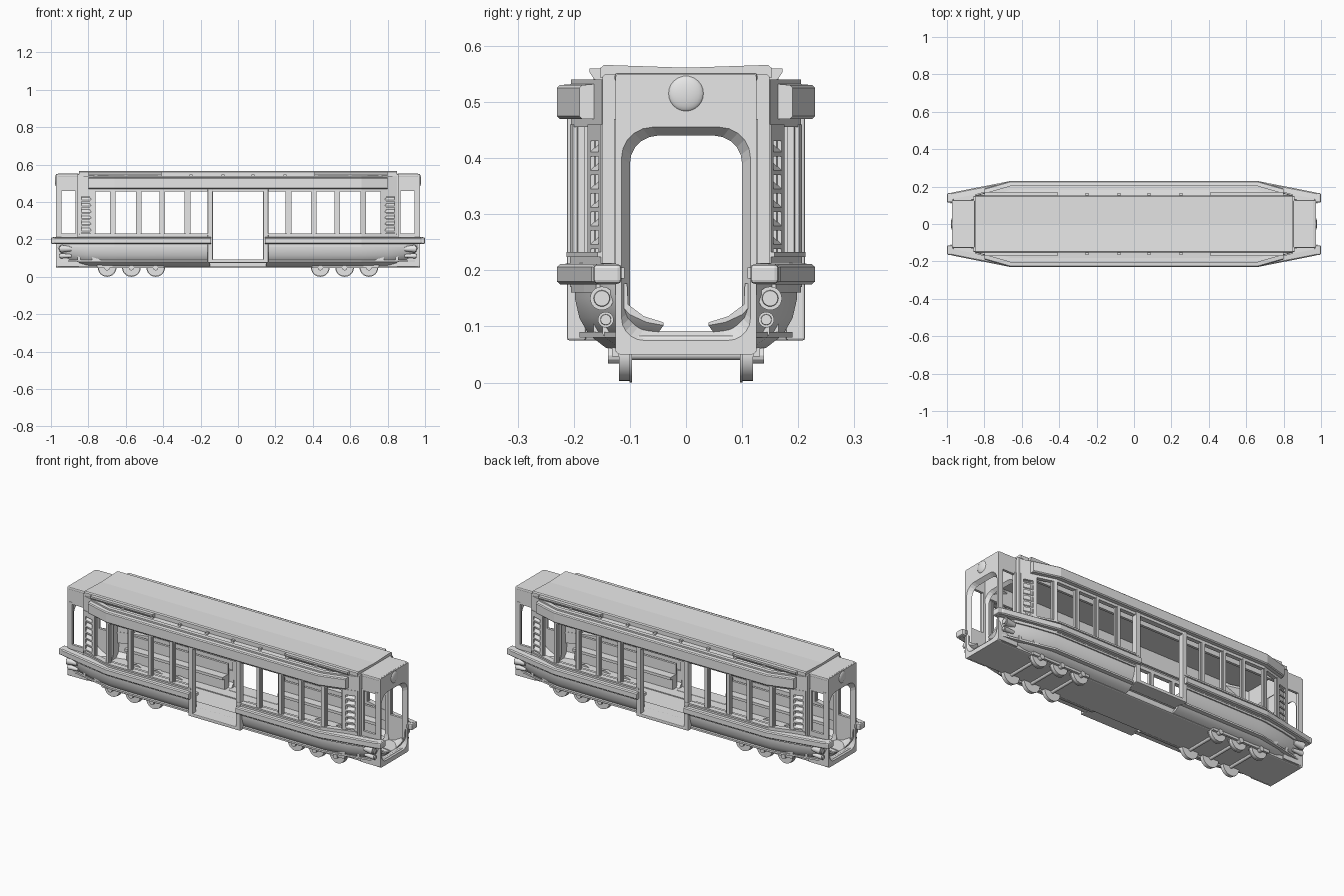
import bpy, bmesh, math
from mathutils import Matrix

cube = bpy.data.objects.get("Cube")
if cube:
    bpy.data.objects.remove(cube)

GREY = (0.8, 0.8, 0.8, 1)
mat = bpy.data.materials.new("plain grey")
mat.use_nodes = True
mat.diffuse_color = GREY
mat.node_tree.nodes["Principled BSDF"].inputs["Base Color"].default_value = GREY


def finish(name, bm, mirror="XY", bevel=0, smooth=False):
    """Turn a bmesh into an object, mirrored over the centre planes."""
    bmesh.ops.recalc_face_normals(bm, faces=bm.faces)
    me = bpy.data.meshes.new(name)
    bm.to_mesh(me)
    bm.free()
    me.materials.append(mat)
    ob = bpy.data.objects.new(name, me)
    bpy.context.collection.objects.link(ob)
    if bevel:
        b = ob.modifiers.new("bevel", "BEVEL")
        b.width, b.segments = bevel, 2
    if mirror:
        m = ob.modifiers.new("mirror", "MIRROR")
        m.use_axis = ("X" in mirror, "Y" in mirror, False)
        m.use_mirror_merge = False
    if smooth:
        bpy.ops.object.select_all(action="DESELECT")
        ob.select_set(True)
        bpy.context.view_layer.objects.active = ob
        bpy.ops.object.shade_smooth_by_angle(angle=math.radians(35))
    return ob


def add_box(bm, x, y, z):
    size = [b - a for a, b in (x, y, z)]
    mid = [(a + b) / 2 for a, b in (x, y, z)]
    bmesh.ops.create_cube(bm, size=1, matrix=Matrix.Translation(mid) @ Matrix.Diagonal((*size, 1)))


def box(name, x, y, z, mirror="XY", bevel=0):
    bm = bmesh.new()
    add_box(bm, x, y, z)
    return finish(name, bm, mirror, bevel)


def loft(bm, loops, closed=False):
    """Skin a row of matching closed loops."""
    rings = [[bm.verts.new(p) for p in loop] for loop in loops]
    n = len(rings[0])
    pairs = list(zip(rings, rings[1:]))
    if closed:
        pairs.append((rings[-1], rings[0]))
    for a, b in pairs:
        for i in range(n):
            j = (i + 1) % n
            bm.faces.new((a[i], a[j], b[j], b[i]))
    if not closed:
        bm.faces.new(rings[0])
        bm.faces.new(rings[-1])


def add_sweep(bm, path, profile, ztop=0.175):
    """Profile of (inset, z) along plan points (x, y, depth factor)."""
    loft(bm, [[(x, y - d, ztop - (ztop - z) * (k[0] if k else 1)) for d, z in profile]
              for x, y, *k in path])


def sweep(name, path, profile, smooth=False):
    bm = bmesh.new()
    add_sweep(bm, path, profile)
    return finish(name, bm, smooth=smooth)


def bar(d0, d1, z0, z1):
    return [(d0, z0), (d0, z1), (d1, z1), (d1, z0)]


def round_rect(x, w, z0, z1, r_low, r_top, n=5):
    loop = []
    for cy, cz, r, start in ((w - r_top, z1 - r_top, r_top, 0), (r_top - w, z1 - r_top, r_top, 90),
                             (r_low - w, z0 + r_low, r_low, 180), (w - r_low, z0 + r_low, r_low, 270)):
        for i in range(n + 1):
            a = math.radians(start + 90 * i / n)
            loop.append((x, cy + r * math.cos(a), cz + r * math.sin(a)))
    return loop


def portal(name, x0, x1, w, z0, z1):
    """End wall with a rounded gangway opening and a splayed rim."""
    bm = bmesh.new()
    loft(bm, [round_rect(x0, w, z0, z1, 0.01, 0.008), round_rect(x1, w, z0, z1, 0.01, 0.008),
              round_rect(x1, 0.115, 0.075, 0.455, 0.04, 0.055),
              round_rect(x0, 0.1, 0.092, 0.44, 0.035, 0.05)], closed=True)
    return finish(name, bm, "X")


def add_cylinder(bm, centre, r1, r2, depth, axis, segs=24):
    turn = Matrix.Rotation(math.pi / 2, 4, "Y" if axis == "X" else "X")
    bmesh.ops.create_cone(bm, cap_ends=True, segments=segs, radius1=r1, radius2=r2,
                          depth=depth, matrix=Matrix.Translation(centre) @ turn)


def wall_y(x):
    return 0.207 if x < 0.66 else 0.207 - (x - 0.66) * 0.29


def wall(x0, x1):
    xs = [x0] + ([0.66] if x0 < 0.66 < x1 else []) + [x1]
    return [(x, wall_y(x)) for x in xs]


# Floor and lower body
box("floor_pan", (-0.968, 0.968), (-0.118, 0.118), (0.05, 0.085), "", 0.008)
sweep("saloon_floor", [(0, 0.19), (0.66, 0.19), (0.95, 0.125)], [(0, 0.08), (0, 0.09), (0.12, 0.09), (0.12, 0.08)])
hull = [(0.15, 0.198), (0.66, 0.198), (0.8, 0.175), (0.9, 0.153, 0.9), (0.945, 0.138, 0.75), (0.965, 0.125, 0.6)]
sweep("side_skirt", hull, [(0, 0.178), (0, 0.15), (0.008, 0.115), (0.025, 0.085), (0.055, 0.062), (0.085, 0.053),
                           (0.085, 0.062), (0.05, 0.08), (0.022, 0.115), (0.02, 0.178)], True)
sweep("skirt_moulding", [(x, y + 0.007) for x, y, *k in hull[:4]], bar(0, 0.02, 0.16, 0.176))

# Belt rail, its end lobes and the end decks
sweep("belt_rail", [(0.145, 0.23), (0.66, 0.23), (0.975, 0.168), (0.99, 0.16)],
      [(0.006, 0.175), (0, 0.18), (0, 0.206), (0.006, 0.211), (0.035, 0.213), (0.035, 0.175)])
box("belt_end", (0.965, 1.0), (0.115, 0.165), (0.176, 0.211), bevel=0.007)
sweep("end_deck", [(0.84, 0.185), (0.98, 0.16)], bar(0, 0.05, 0.185, 0.205))

# Side walls: sill, header, posts
sweep("window_sill", wall(0.145, 0.85), bar(0, 0.02, 0.17, 0.23))
sweep("sill_cap", [(x, y + 0.006) for x, y in wall(0.145, 0.85)], bar(0, 0.03, 0.224, 0.233))
sweep("window_header", wall(0, 0.85), bar(0.002, 0.025, 0.455, 0.54))
bm = bmesh.new()
for x in (0.27, 0.405, 0.53, 0.67, 0.777):
    for half, d0, d1 in ((0.015, 0.007, 0.02), (0.009, 0, 0.026)):
        add_sweep(bm, [(x - half, wall_y(x - half)), (x + half, wall_y(x + half))], bar(d0, d1, 0.23, 0.46))
finish("window_posts", bm)

# Central doorway
box("door_post", (0.135, 0.162), (0.178, 0.212), (0.075, 0.475), bevel=0.004)
box("door_threshold", (-0.15, 0.15), (0.13, 0.212), (0.075, 0.093), "Y", 0.004)
box("door_lintel", (-0.15, 0.15), (0.18, 0.21), (0.455, 0.475), "Y")

# Louvred corner panels
bm = bmesh.new()
panel = [(x, wall_y(x)) for x in (0.785, 0.845)]
add_sweep(bm, panel, bar(0.014, 0.022, 0.2, 0.46))
add_sweep(bm, panel, bar(0, 0.02, 0.43, 0.46))
add_sweep(bm, [(x, wall_y(x)) for x in (0.837, 0.85)], bar(0, 0.02, 0.2, 0.46))
for i in range(6):
    z = 0.238 + i * 0.033
    add_sweep(bm, panel, [(0, z), (0, z + 0.008), (0.016, z + 0.024), (0.016, z + 0.012)])
finish("louvre_panel", bm)

# Roof: eaves, raised centre, gutters and clips
sweep("eave", [(0, 0.23), (0.66, 0.23), (0.8, 0.19)],
      [(0.005, 0.47), (0, 0.475), (0, 0.525), (0.005, 0.53), (0.085, 0.537), (0.085, 0.525), (0.045, 0.47)])
box("roof_side", (-0.845, 0.845), (0.135, 0.149), (0.455, 0.555), "Y")
bm = bmesh.new()
section = [(-0.152, 0.543), (-0.152, 0.561), (-0.146, 0.566), (0, 0.561), (0.146, 0.566), (0.152, 0.561), (0.152, 0.543)]
loft(bm, [[(x, y, z) for y, z in section] for x in (-0.85, 0.85)])
finish("raised_roof", bm, "")
sweep("roof_gutter", [(0.41, 0.172), (0.8, 0.172)], [(0, 0.553), (0, 0.56), (0.024, 0.56), (0.024, 0.535), (0.012, 0.535)])
bm = bmesh.new()
for x in (0.08, 0.25, 0.42, 0.6, 0.76):
    add_box(bm, (x - 0.008, x + 0.008), (0.145, 0.165), (0.535, 0.546))
finish("roof_clips", bm)

# End cabs
portal("bulkhead", 0.842, 0.858, 0.149, 0.08, 0.55)
portal("cab_end", 0.95, 0.972, 0.126, 0.05, 0.55)
box("cab_roof", (0.85, 0.966), (-0.127, 0.127), (0.535, 0.552), "X", 0.005)
bm = bmesh.new()
add_box(bm, (0.85, 0.962), (0.112, 0.126), (0.055, 0.232))
add_box(bm, (0.85, 0.962), (0.112, 0.126), (0.458, 0.545))
add_box(bm, (0.85, 0.868), (0.112, 0.128), (0.2, 0.47))
add_box(bm, (0.943, 0.962), (0.112, 0.128), (0.2, 0.47))
finish("cab_side", bm)
bm = bmesh.new()
bmesh.ops.create_uvsphere(bm, u_segments=24, v_segments=12, radius=0.032,
                          matrix=Matrix.Translation((0.97, 0, 0.515)) @ Matrix.Diagonal((0.3, 1, 1, 1)))
finish("top_lamp", bm, "X", smooth=True)
bm = bmesh.new()
for y, z, r in ((0.15, 0.15, 0.021), (0.143, 0.112, 0.014)):
    add_cylinder(bm, (0.92, y, z), r * 0.6, r, 0.06, "X")
    add_cylinder(bm, (0.951, y, z), r * 0.72, r * 0.65, 0.008, "X")
finish("end_lamps", bm, smooth=True)

# Benches inside
box("bench_seat", (0.17, 0.78), (0.106, 0.165), (0.15, 0.165))
box("bench_base", (0.17, 0.78), (0.125, 0.165), (0.09, 0.15))
box("bench_back", (0.17, 0.78), (0.152, 0.165), (0.165, 0.222))

# Wheels and bogie frames
wheels, boxes = bmesh.new(), bmesh.new()
for x in (0.44, 0.57, 0.7):
    add_cylinder(wheels, (x, 0.108, 0.05), 0.047, 0.047, 0.022, "Y", 32)
    add_cylinder(wheels, (x, 0.0985, 0.05), 0.05, 0.05, 0.005, "Y", 32)
    add_cylinder(wheels, (x, 0.055, 0.05), 0.01, 0.01, 0.11, "Y", 12)
    add_cylinder(boxes, (x, 0.128, 0.048), 0.014, 0.014, 0.022, "Y", 12)
add_box(boxes, (0.395, 0.755), (0.119, 0.132), (0.046, 0.062))
finish("wheels", wheels, smooth=True)
finish("bogie_frame", boxes)
